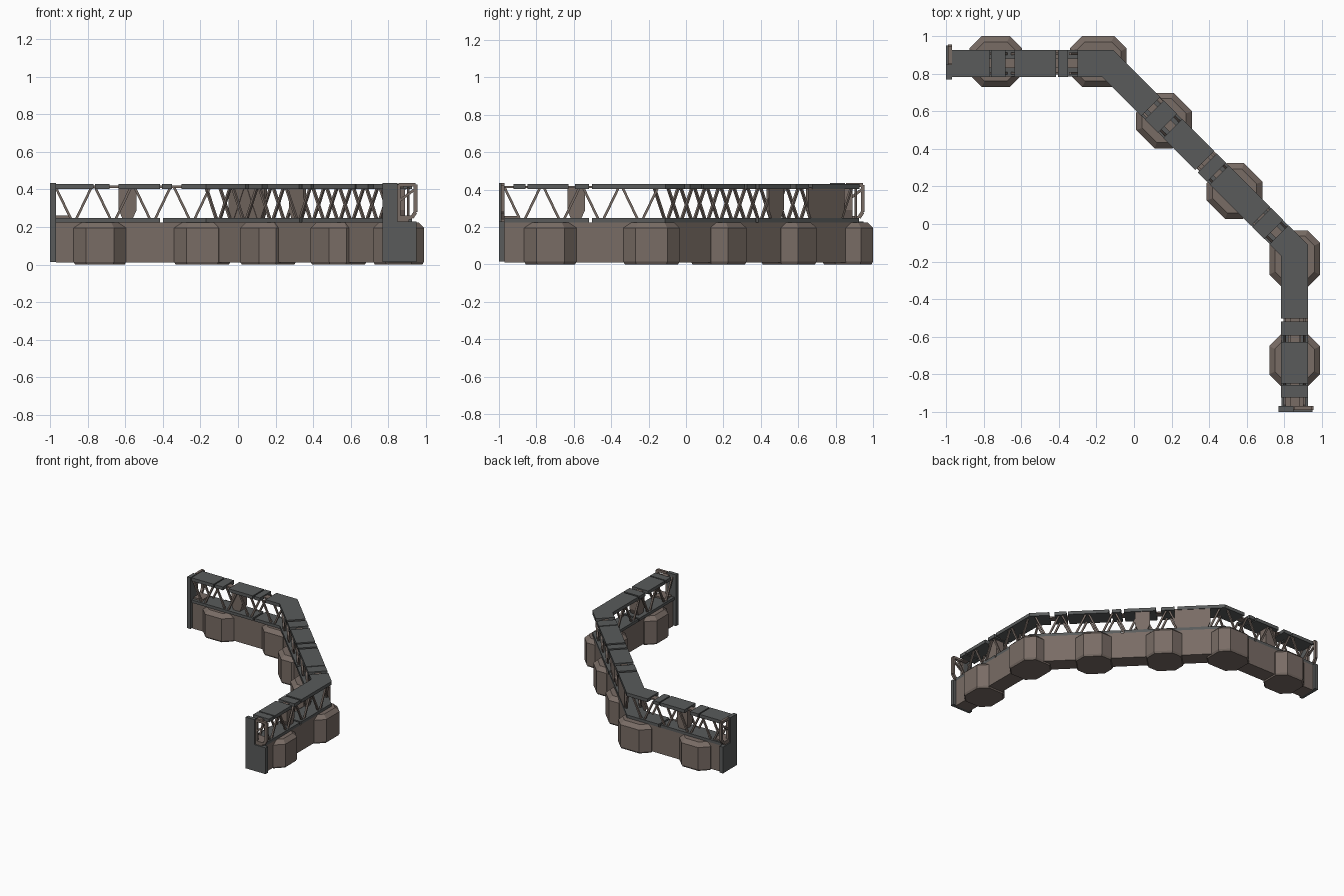
import bpy, bmesh, math
from mathutils import Vector, Matrix

if "Cube" in bpy.data.objects:
    bpy.data.objects.remove(bpy.data.objects["Cube"])


def material(name, col):
    m = bpy.data.materials.new(name)
    m.diffuse_color = (*col, 1)
    m.use_nodes = True
    m.node_tree.nodes["Principled BSDF"].inputs["Base Color"].default_value = m.diffuse_color
    return m


BROWN = material("brown_stone", (0.19, 0.15, 0.13))
GREY = material("dark_metal", (0.10, 0.105, 0.105))

# wall centre line: two straight ends joined by a diagonal
PATH = [Vector(p) for p in [(-0.98, 0.855), (-0.14, 0.855), (0.855, -0.14), (0.855, -0.98)]]
DIRS = [(b - a).normalized() for a, b in zip(PATH, PATH[1:])]
CUM = [0]
for a, b in zip(PATH, PATH[1:]):
    CUM.append(CUM[-1] + (b - a).length)


def normal(d):
    return Vector((-d.y, d.x))          # points to the outer side


def seg(s):
    return 0 if s < CUM[1] else 1 if s < CUM[2] else 2


def at(s, off=0.0):
    i = seg(s)
    return PATH[i] + DIRS[i] * (s - CUM[i]) + normal(DIRS[i]) * off


def finish(name, bm, mat):
    bmesh.ops.recalc_face_normals(bm, faces=bm.faces)
    me = bpy.data.meshes.new(name)
    bm.to_mesh(me)
    bm.free()
    me.materials.append(mat)
    ob = bpy.data.objects.new(name, me)
    bpy.context.collection.objects.link(ob)
    return ob


def loft(bm, rings):
    vs = [[bm.verts.new(p) for p in r] for r in rings]
    n = len(vs[0])
    for a, b in zip(vs, vs[1:]):
        for i in range(n):
            bm.faces.new((a[i], a[(i + 1) % n], b[(i + 1) % n], b[i]))
    bm.faces.new(vs[0])
    bm.faces.new(vs[-1])


def strip(bm, s0, s1, o0, o1, z0, z1):
    """Slab following the path between two distances, mitred at corners."""
    def corner(i, o):
        n1, n2 = normal(DIRS[i - 1]), normal(DIRS[i])
        m = (n1 + n2).normalized()
        return PATH[i] + m * (o / m.dot(n1))
    rings = []
    for s, i in sorted([(s0, 0), (s1, 0)] + [(CUM[k], k) for k in (1, 2) if s0 < CUM[k] < s1]):
        a, b = (corner(i, o0), corner(i, o1)) if i else (at(s, o0), at(s, o1))
        rings.append([(*a, z0), (*b, z0), (*b, z1), (*a, z1)])
    loft(bm, rings)


def bar(bm, a, b, t):
    a, b = Vector(a), Vector(b)
    d = b - a
    m = Matrix.Translation((a + b) / 2) @ d.to_track_quat('Z', 'Y').to_matrix().to_4x4()
    bmesh.ops.create_cube(bm, size=1, matrix=m @ Matrix.Diagonal((t, t, d.length, 1)))


def box(bm, lo, hi):
    lo, hi = Vector(lo), Vector(hi)
    bmesh.ops.create_cube(bm, size=1, matrix=Matrix.Translation((lo + hi) / 2)
                          @ Matrix.Diagonal((*(hi - lo), 1)))


# octagonal foundation pods with bevelled tops
def octagon(c, ang, a, b, ch, z):
    pts = [(a, -b + ch), (a, b - ch), (a - ch, b), (-a + ch, b),
           (-a, b - ch), (-a, -b + ch), (-a + ch, -b), (a - ch, -b)]
    r = Matrix.Rotation(ang, 2)
    return [(*(Vector(c) + r @ Vector(p)), z) for p in pts]


pods = [(-0.735, 0.865, 0, 0.14), (-0.19, 0.865, 0, 0.15), (0.16, 0.55, 45, 0.14),
        (0.535, 0.175, 45, 0.14), (0.855, -0.185, 90, 0.15), (0.855, -0.725, 90, 0.14)]
for x, y, ang, a in pods:
    bm = bmesh.new()
    ang = math.radians(ang)
    loft(bm, [octagon((x, y), ang, a - i, 0.135 - i, 0.065 - i * 0.5, z)
              for i, z in ((0.008, 0.0), (0, 0.015), (0, 0.195), (0.03, 0.225))])
    finish("foundation_pod", bm, BROWN)

# curtain walls joining the pods
bm = bmesh.new()
strip(bm, 0.01, CUM[3] - 0.01, -0.06, 0.07, 0.01, 0.225)
finish("lower_wall", bm, BROWN)

# lower walkway, upper spine and roof plates
bm = bmesh.new()
for s0, s1 in ((0.01, 0.565), (0.58, 1.57), (1.59, 2.61), (2.625, CUM[3] - 0.01)):
    strip(bm, s0, s1, -0.07, 0.07, 0.225, 0.248)
finish("lower_walkway", bm, GREY)

bm = bmesh.new()
strip(bm, 0.01, CUM[3] - 0.01, -0.025, 0.025, 0.408, 0.42)
finish("upper_spine", bm, BROWN)

plates = [(0.01, 0.21), (0.22, 0.295), (0.345, 0.565), (0.575, 0.63), (0.68, 1.165),
          (1.19, 1.29), (1.33, 1.57), (1.59, 1.66), (1.68, 1.99), (2.0, 2.09),
          (2.13, 2.61), (2.625, 2.70), (2.735, 2.955), (2.965, 3.03)]
bm = bmesh.new()
for s0, s1 in plates:
    strip(bm, s0, s1, -0.072, 0.072, 0.403, 0.43)
finish("roof_plates", bm, GREY)

# zigzag truss on both sides of the walkway
bm = bmesh.new()
for i, count in enumerate((4, 7, 4)):
    step = (CUM[i + 1] - CUM[i]) / count
    for off in (-0.052, 0.052):
        n = normal(DIRS[i]) * off
        for k in range(count):
            p = [PATH[i] + DIRS[i] * step * (k + t) + n for t in (0.05, 0.44, 0.56, 0.95)]
            bar(bm, (*p[0], 0.41), (*p[1], 0.24), 0.013)
            bar(bm, (*p[2], 0.24), (*p[3], 0.41), 0.013)
finish("truss_struts", bm, BROWN)

# infill panels and tapered posts
bm = bmesh.new()
for s0, s1, off, h in ((0.92, 1.19, 0.058, 0.01), (1.375, 1.485, 0.055, 0.01),
                       (0.345, 0.44, 0, 0.035), (2.647, 2.742, 0, 0.035)):
    rings = []
    for z, t in ((0.245, 0.02), (0.29, 0.0), (0.41, 0.0)):
        rings.append([(*at(s, off + o), z) for s, o in
                      ((s0 + t, -h), (s1 - t, -h), (s1 - t, h), (s0 + t, h))])
    loft(bm, rings)
finish("infill_panels", bm, BROWN)

# stepped end plates and open end frames, mirrored across the diagonal
for swap in (False, True):
    plate, frame = bmesh.new(), bmesh.new()
    box(plate, (-1.0, 0.77, 0.015), (-0.97, 0.95, 0.23))
    box(plate, (-1.0, 0.77, 0.23), (-0.97, 0.85, 0.435))
    ring = [(0.855, 0.25), (0.925, 0.25), (0.945, 0.28), (0.945, 0.425), (0.855, 0.425)]
    for a, b in zip(ring, ring[1:] + ring[:1]):
        bar(frame, (-0.98, *a), (-0.98, *b), 0.02)
    bar(frame, (-0.98, 0.86, 0.34), (-0.98, 0.94, 0.40), 0.014)
    box(frame, (-0.99, 0.81, 0.225), (-0.89, 0.91, 0.26))
    for bm, name, mat in ((plate, "end_plate", GREY), (frame, "end_frame", BROWN)):
        if swap:
            for v in bm.verts:
                v.co.x, v.co.y = v.co.y, v.co.x
        finish(name, bm, mat)
